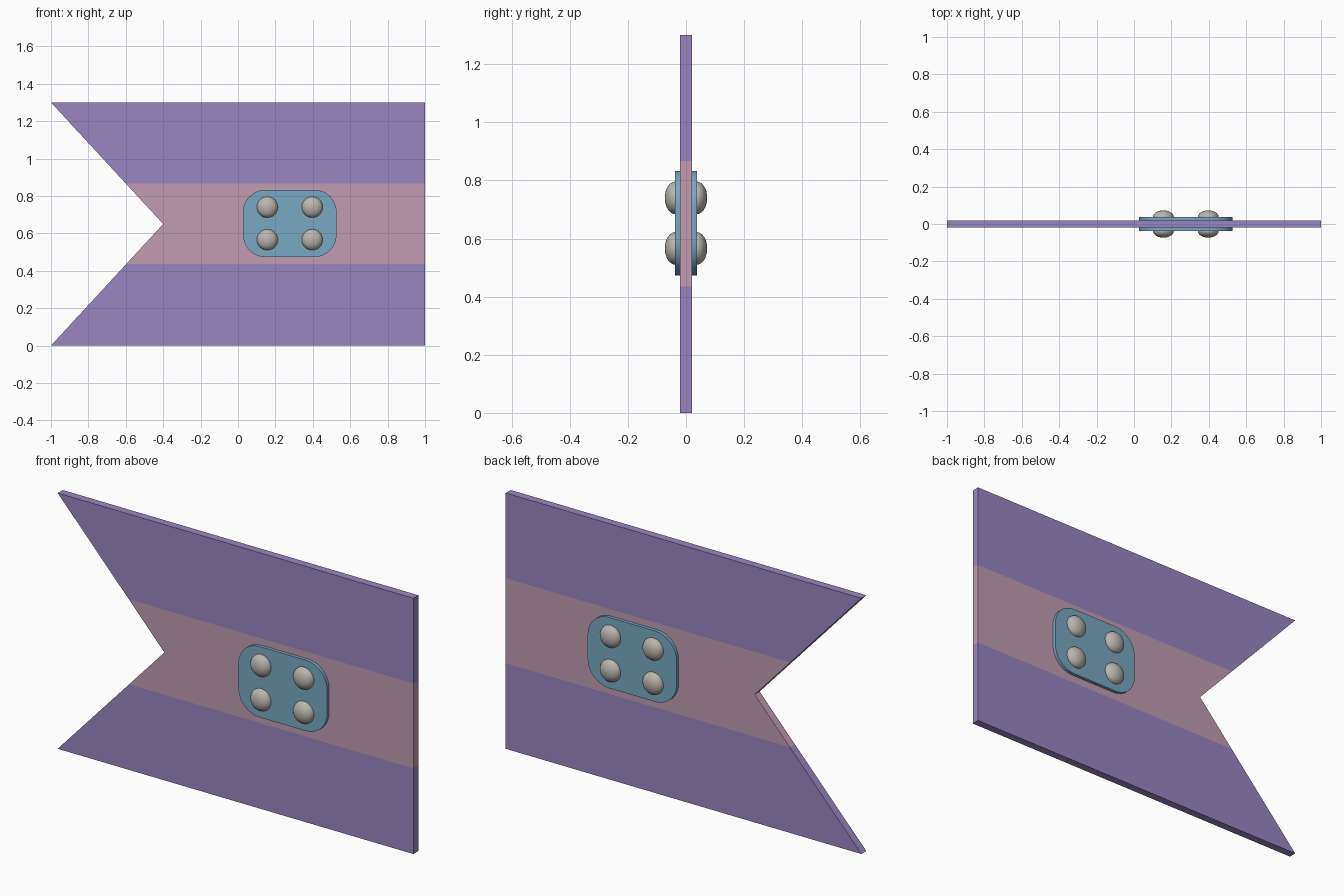
import bpy, bmesh, math
from mathutils import Vector, Matrix

if "Cube" in bpy.data.objects:
    bpy.data.objects.remove(bpy.data.objects["Cube"])


def srgb(r, g, b):
    f = lambda c: c / 12.92 if c <= 0.04045 else ((c + 0.055) / 1.055) ** 2.4
    return tuple(f(c / 255) for c in (r, g, b)) + (1.0,)


def material(name, rgb):
    m = bpy.data.materials.new(name)
    m.diffuse_color = srgb(*rgb)
    m.use_nodes = True
    m.node_tree.nodes["Principled BSDF"].inputs["Base Color"].default_value = m.diffuse_color
    return m


PURPLE = material("purple", (153, 134, 193))
PINK = material("dusty pink", (193, 156, 178))
BLUE = material("steel blue", (120, 168, 194))
GREY = material("warm grey", (186, 181, 175))


def make_object(name, bm, *mats):
    bmesh.ops.recalc_face_normals(bm, faces=bm.faces)
    me = bpy.data.meshes.new(name)
    bm.to_mesh(me)
    bm.free()
    ob = bpy.data.objects.new(name, me)
    for m in mats:
        me.materials.append(m)
    bpy.context.collection.objects.link(ob)
    return ob


def slab(outline, half):
    """Extrude an x/z outline symmetrically about y = 0."""
    bm = bmesh.new()
    face = bm.faces.new([bm.verts.new((x, -half, z)) for x, z in outline])
    ext = bmesh.ops.extrude_face_region(bm, geom=[face])
    verts = [v for v in ext["geom"] if isinstance(v, bmesh.types.BMVert)]
    bmesh.ops.translate(bm, verts=verts, vec=(0, 2 * half, 0))
    return bm


def smooth(ob):
    bpy.ops.object.select_all(action='DESELECT')
    ob.select_set(True)
    bpy.context.view_layer.objects.active = ob
    bpy.ops.object.shade_smooth_by_angle(angle=math.radians(35))


# Swallow-tailed panel with a middle stripe cut in
LOW, HIGH = 0.435, 0.867
bm = slab([(-1, 0), (1, 0), (1, 1.3), (-1, 1.3), (-0.4, 0.65)], 0.02)
for z in (LOW, HIGH):
    bmesh.ops.bisect_plane(bm, geom=bm.verts[:] + bm.edges[:] + bm.faces[:],
                           plane_co=(0, 0, z), plane_no=(0, 0, 1))
for f in bm.faces:
    f.material_index = int(LOW < f.calc_center_median().z < HIGH)
# Split the concave faces cleanly
bmesh.ops.triangulate(bm, faces=[f for f in bm.faces if len(f.verts) > 4])
make_object("panel", bm, PURPLE, PINK)

# Rounded plate passing through the panel
CX, CZ, W, H, R = 0.277, 0.653, 0.25, 0.18, 0.12
outline = []
for i, (sx, sz) in enumerate([(1, 1), (-1, 1), (-1, -1), (1, -1)]):
    for k in range(13):
        a = math.pi / 2 * (i + k / 12)
        outline.append((CX + sx * (W - R) + R * math.cos(a),
                        CZ + sz * (H - R) + R * math.sin(a)))
smooth(make_object("plate", slab(outline, 0.037), BLUE))

# Flattened rivets, four on each side
for side, y in (("front", -0.037), ("back", 0.037)):
    for sx in (-1, 1):
        for sz in (-1, 1):
            bm = bmesh.new()
            bmesh.ops.create_uvsphere(bm, u_segments=32, v_segments=16, radius=1)
            bmesh.ops.transform(
                bm, verts=bm.verts,
                matrix=Matrix.Translation((CX + sx * 0.12, y, CZ + sz * 0.087))
                @ Matrix.Diagonal((0.056, 0.036, 0.056, 1)))
            smooth(make_object(f"{side}_rivet", bm, GREY))
